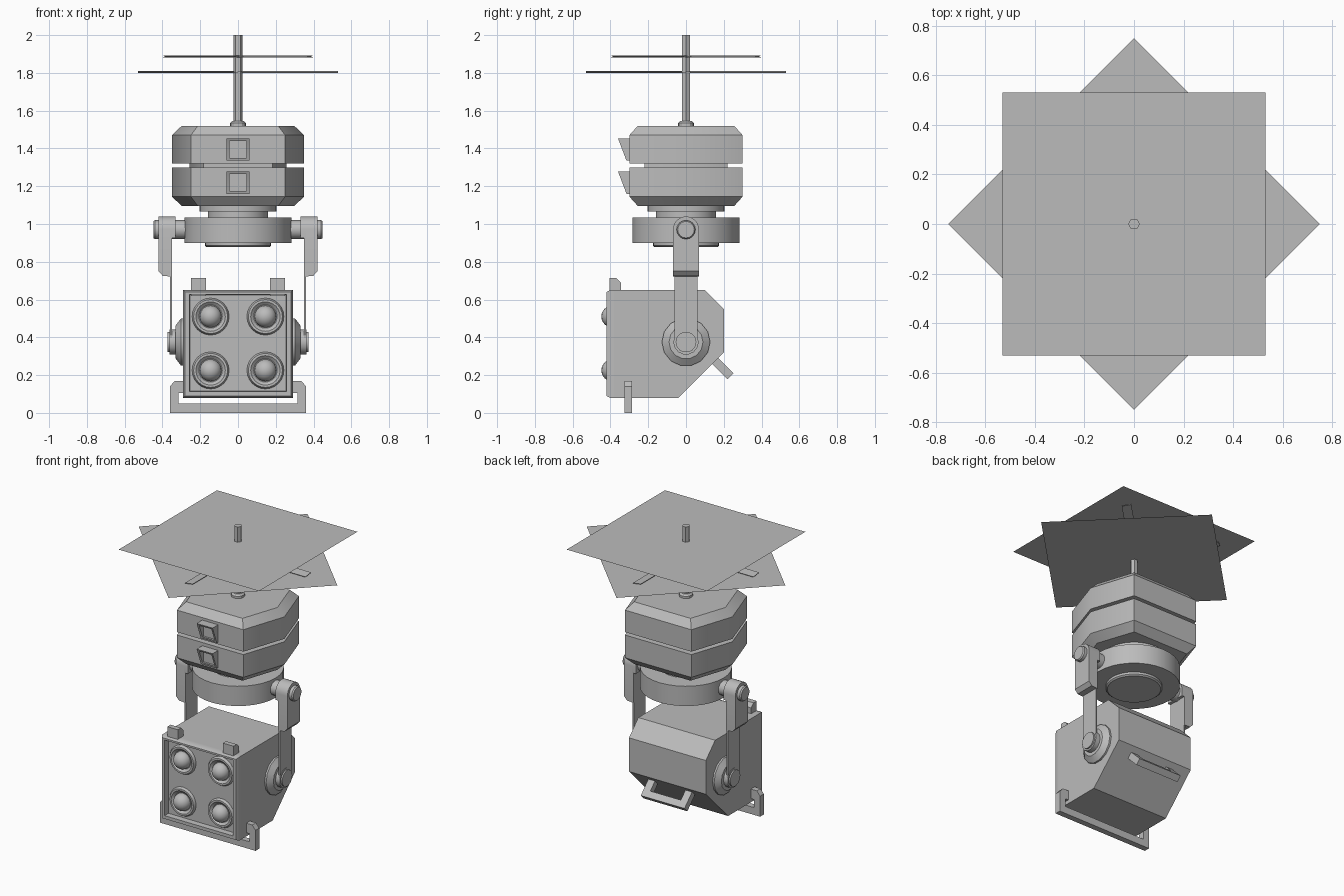
import bpy, bmesh, math
from mathutils import Matrix, Vector

if "Cube" in bpy.data.objects:
    bpy.data.objects.remove(bpy.data.objects["Cube"])

grey = bpy.data.materials.new("light_grey")
grey.diffuse_color = (0.5, 0.5, 0.5, 1)
grey.use_nodes = True
grey.node_tree.nodes["Principled BSDF"].inputs["Base Color"].default_value = grey.diffuse_color


def finish(name, bm, angle=30):
    bmesh.ops.remove_doubles(bm, verts=bm.verts, dist=1e-5)
    bmesh.ops.recalc_face_normals(bm, faces=bm.faces)
    me = bpy.data.meshes.new(name)
    bm.to_mesh(me)
    bm.free()
    me.materials.append(grey)
    ob = bpy.data.objects.new(name, me)
    bpy.context.collection.objects.link(ob)
    bpy.context.view_layer.objects.active = ob
    ob.select_set(True)
    bpy.ops.object.shade_smooth_by_angle(angle=math.radians(angle))
    ob.select_set(False)
    return ob


def loft(name, rings, angle=30):
    """Skin a stack of equal-length point rings and cap both ends."""
    bm = bmesh.new()
    vs = [[bm.verts.new(p) for p in r] for r in rings]
    n = len(rings[0])
    for a, b in zip(vs, vs[1:]):
        for i in range(n):
            j = (i + 1) % n
            bm.faces.new((a[i], a[j], b[j], b[i]))
    bm.faces.new(vs[0][::-1])
    bm.faces.new(vs[-1])
    return finish(name, bm, angle)


def lathe(name, profile, axis="Z", loc=(0, 0, 0), n=32, angle=30):
    """Revolve (radius, height) pairs about an axis through loc."""
    def place(r, h, t):
        c, s = r * math.cos(t), r * math.sin(t)
        p = {"Z": (c, s, h), "X": (h, c, s), "Y": (c, h, s)}[axis]
        return Vector(p) + Vector(loc)
    return loft(name, [[place(r, h, 2 * math.pi * i / n) for i in range(n)]
                       for r, h in profile], angle)


def prism(name, pts, a, b, axis="X", angle=30):
    """Extrude a 2D outline from a to b: (y, z) along X or (x, z) along Y."""
    f = (lambda p, d: (d, p[0], p[1])) if axis == "X" else (lambda p, d: (p[0], d, p[1]))
    return loft(name, [[f(p, a) for p in pts], [f(p, b) for p in pts]], angle)


def capsule(w, low, high, round_low, round_high, n=12):
    """Strap outline in (y, z) with optional round ends centred on low and high."""
    pts = []
    for z, on, start in ((high, round_high, 0), (low, round_low, math.pi)):
        if on:
            pts += [(w * math.cos(start + math.pi * i / n), z + w * math.sin(start + math.pi * i / n))
                    for i in range(n + 1)]
        else:
            s = 1 if start == 0 else -1
            pts += [(s * w, z), (-s * w, z)]
    return pts


# Rotor mast
lathe("mast_collar", [(0.042, 1.515), (0.042, 1.535), (0.03, 1.545)], n=12)
lathe("mast", [(0.024, 1.52), (0.024, 2.0)], n=6)

# Rotor sheets with four slim pitched blades each
for label, z_sheet, z_blade, turn in (("upper", 1.896, 1.886, 45), ("lower", 1.792, 1.805, 0)):
    bm = bmesh.new()
    bmesh.ops.create_grid(bm, x_segments=1, y_segments=1, size=0.53,
                          matrix=Matrix.Translation((0, 0, z_sheet)) @
                          Matrix.Rotation(math.radians(turn + 45), 4, "Z"))
    finish(label + "_rotor_sheet", bm)
    bm = bmesh.new()
    for k in range(4):
        m = (Matrix.Translation((0, 0, z_blade)) @ Matrix.Rotation(math.radians(turn + 90 * k), 4, "Z")
             @ Matrix.Rotation(math.radians(8), 4, "X") @ Matrix.Translation((0.275, 0, 0))
             @ Matrix.Diagonal((0.51, 0.06, 0.003, 1)))
        bmesh.ops.create_cube(bm, size=1, matrix=m)
    finish(label + "_rotor_blades", bm)

# Six-sided housing in two halves with a narrower core between
HEX = [(0.25, -0.3), (0.35, 0), (0.25, 0.3), (-0.25, 0.3), (-0.35, 0), (-0.25, -0.3)]


def hex_ring(z, s=1.0):
    return [(x * s, y * s, z) for x, y in HEX]


loft("upper_housing", [hex_ring(1.32), hex_ring(1.47), hex_ring(1.52, 0.85)], 40)
loft("lower_housing", [hex_ring(1.095, 0.85), hex_ring(1.145), hex_ring(1.30)], 40)
loft("housing_core", [hex_ring(1.29, 0.73), hex_ring(1.33, 0.73)], 40)

# Hooded sensors on the housing front
for label, z0 in (("upper", 1.335), ("lower", 1.16)):
    def rect(w, lo, hi, y_lo, y_hi):
        return [(-w, y_lo, z0 + lo), (w, y_lo, z0 + lo), (w, y_hi, z0 + hi), (-w, y_hi, z0 + hi)]
    loft(label + "_sensor", [rect(0.06, 0, 0.118, -0.295, -0.295), rect(0.06, 0, 0.118, -0.315, -0.36),
                             rect(0.046, 0.014, 0.104, -0.318, -0.352),
                             rect(0.046, 0.014, 0.104, -0.304, -0.304)])

# Swivel neck and ring
lathe("neck", [(0.205, 1.10), (0.205, 1.065), (0.16, 1.065), (0.16, 1.02)])
lathe("swivel_ring", [(0.284, 1.035), (0.284, 0.90), (0.175, 0.90), (0.175, 0.885), (0.165, 0.877)])

# Yoke arms and pivots on both sides
for side, s in (("left", -1), ("right", 1)):
    lathe(side + "_axle", [(0.05, s * 0.26), (0.05, s * 0.44), (0.044, s * 0.448)], "X", (0, 0, 0.97), 16)
    prism(side + "_arm_head", capsule(0.068, 0.925, 0.972, False, True), s * 0.33, s * 0.36)
    prism(side + "_upper_arm", capsule(0.068, 0.75, 0.972, False, True), s * 0.35, s * 0.42)
    prism(side + "_arm_foot", [(s * 0.35, 0.75), (s * 0.42, 0.75), (s * 0.398, 0.725), (s * 0.35, 0.722)],
          -0.068, 0.068, "Y")
    prism(side + "_lower_arm", capsule(0.062, 0.375, 0.73, True, False), s * 0.35, s * 0.359)
    lathe(side + "_pivot", [(0.128, s * 0.28), (0.128, s * 0.302), (0.09, s * 0.33), (0.067, s * 0.33),
                            (0.067, s * 0.362), (0.055, s * 0.362), (0.055, s * 0.372)],
          "X", (0, 0, 0.375), 14)
    # Clip on top of the lamp box
    prism(side + "_top_clip", [(-0.405, 0.62), (-0.345, 0.62), (-0.345, 0.69), (-0.37, 0.715), (-0.405, 0.715)],
          s * 0.17, s * 0.25)

# Lamp box with chamfered back
prism("lamp_box", [(-0.38, 0.08), (-0.04, 0.08), (0.20, 0.32), (0.20, 0.55), (0.10, 0.65), (-0.38, 0.65)],
      -0.29, 0.29)


def frame_ring(w, lo, hi, y):
    return [(-w, y, lo), (w, y, lo), (w, y, hi), (-w, y, hi)]


# Front frame around the recessed lamp panel
loft("front_frame", [frame_ring(0.29, 0.08, 0.65, -0.375), frame_ring(0.29, 0.08, 0.65, -0.402),
                     frame_ring(0.28, 0.09, 0.64, -0.422), frame_ring(0.258, 0.112, 0.628, -0.422),
                     frame_ring(0.255, 0.115, 0.625, -0.385)])

# Four lamps with rims
for row, z in (("lower", 0.225), ("upper", 0.51)):
    for col, x in (("left", -0.145), ("right", 0.145)):
        lathe(f"{row}_{col}_lamp_rim", [(0.098, -0.38), (0.098, -0.388), (0.09, -0.402), (0.078, -0.402),
                                        (0.062, -0.388)], "Y", (x, 0, z), 24)
        bm = bmesh.new()
        bmesh.ops.create_uvsphere(bm, u_segments=20, v_segments=12, radius=0.058,
                                  matrix=Matrix.Translation((x, -0.39, z)))
        finish(f"{row}_{col}_lamp", bm)

# Bracket wrapped under the box
half = [(0.36, 0), (0.36, 0.14), (0.335, 0.17), (0.285, 0.17), (0.285, 0.105), (0.315, 0.105), (0.315, 0.05)]
prism("bottom_bracket", half + [(-x, z) for x, z in reversed(half)], -0.325, -0.285, "Y")

# Grab handle on the lower rear chamfer
grip = [(0.165, -0.01), (0.165, 0.115), (-0.165, 0.115), (-0.165, -0.01),
        (-0.115, -0.01), (-0.115, 0.07), (0.115, 0.07), (0.115, -0.01)]
d = math.sqrt(0.5)


def grip_ring(t):
    return [(x, 0.155 + d * (h + t), 0.275 + d * (t - h)) for x, h in grip]


loft("rear_handle", [grip_ring(-0.022), grip_ring(0.022)])
